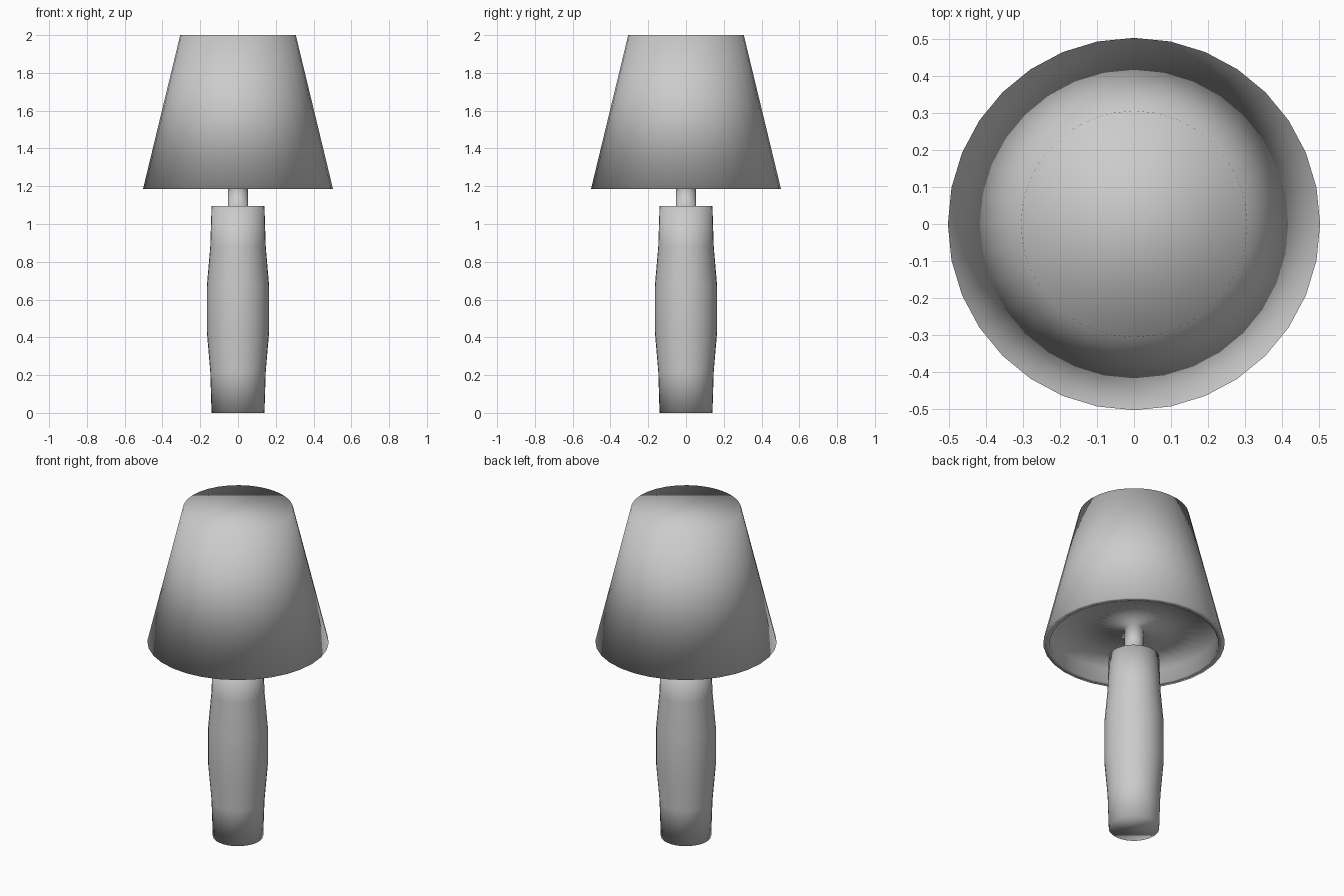
import bpy, math

if "Cube" in bpy.data.objects:
    bpy.data.objects.remove(bpy.data.objects["Cube"])

SIDES = 32

def lathe(name, profile):
    """Revolve (radius, z) points about z, closing both ends; smooth shaded."""
    verts, faces = [], []
    for r, z in profile:
        for i in range(SIDES):
            a = 2 * math.pi * i / SIDES
            verts.append((r * math.cos(a), r * math.sin(a), z))
    for k in range(len(profile) - 1):
        for i in range(SIDES):
            j = (i + 1) % SIDES
            a, b = k * SIDES, (k + 1) * SIDES
            faces.append((a + i, a + j, b + j, b + i))
    last = (len(profile) - 1) * SIDES
    faces.append(tuple(reversed(range(SIDES))))
    faces.append(tuple(range(last, last + SIDES)))
    mesh = bpy.data.meshes.new(name)
    mesh.from_pydata(verts, [], faces)
    mesh.shade_smooth()
    obj = bpy.data.objects.new(name, mesh)
    bpy.context.collection.objects.link(obj)
    return obj

# Bulged body, shoulder, neck, recessed underside of the shade,
# rim, tapered shade and top, as one continuous turned profile
lathe("table_lamp", [
    (0.14, 0), (0.147, 0.22), (0.165, 0.43),
    (0.165, 0.67), (0.147, 0.88), (0.14, 1.094),   # body
    (0.052, 1.094), (0.052, 1.274),                # neck
    (0.467, 1.274), (0.467, 1.185),                # recess under the shade
    (0.503, 1.185), (0.306, 2.0),                  # shade
])
